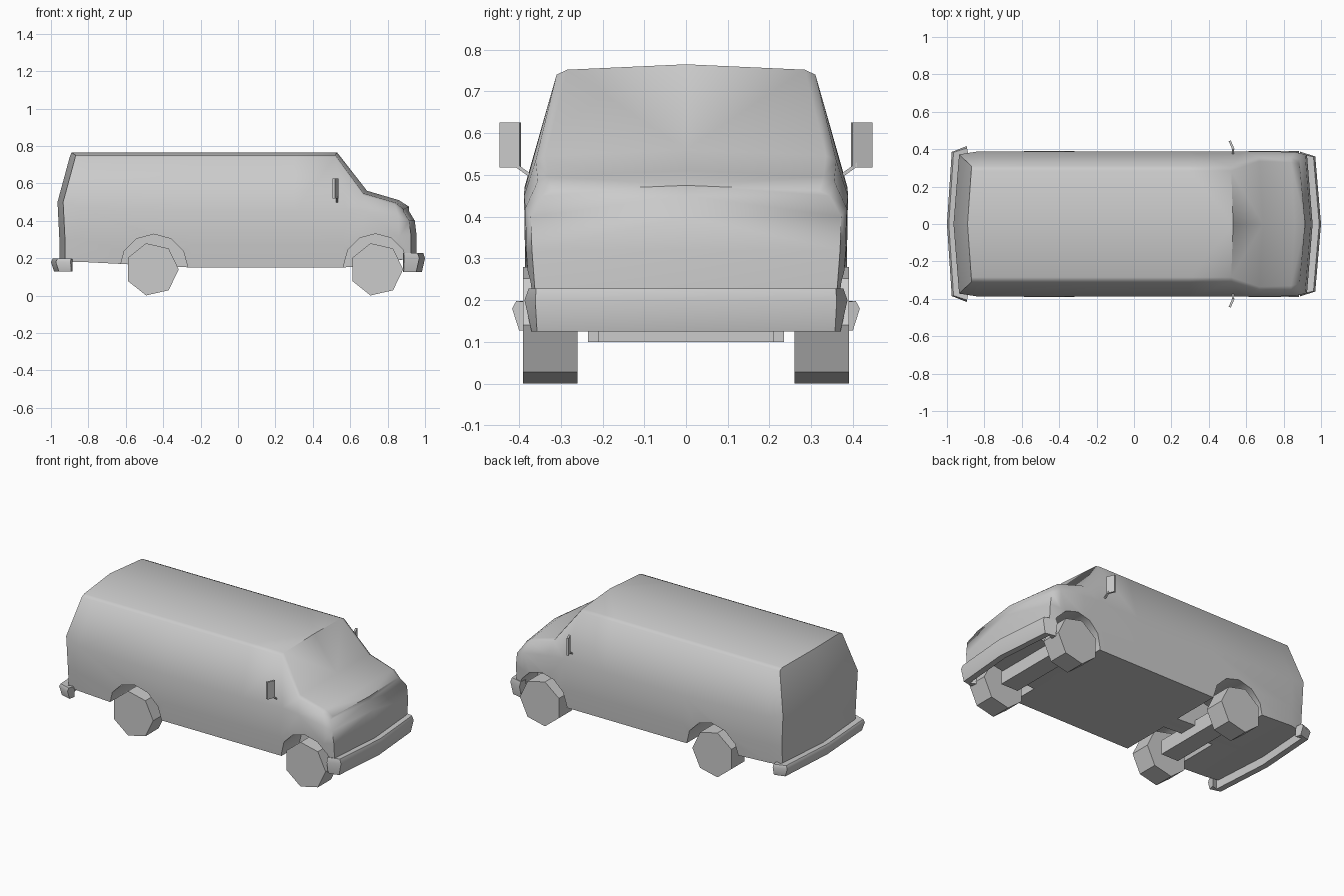
import bpy, bmesh, math
from mathutils import Matrix, Vector

cube = bpy.data.objects.get("Cube")
if cube:
    bpy.data.objects.remove(cube, do_unlink=True)

grey = bpy.data.materials.new("plain_grey")
grey.use_nodes = True
GREY = (0.6, 0.6, 0.6, 1)
grey.diffuse_color = GREY
grey.node_tree.nodes["Principled BSDF"].inputs["Base Color"].default_value = GREY


def make(name, bm, smooth=None):
    bmesh.ops.recalc_face_normals(bm, faces=bm.faces)
    mesh = bpy.data.meshes.new(name)
    bm.to_mesh(mesh)
    bm.free()
    mesh.materials.append(grey)
    ob = bpy.data.objects.new(name, mesh)
    bpy.context.collection.objects.link(ob)
    if smooth:
        activate(ob)
        bpy.ops.object.shade_smooth_by_angle(angle=math.radians(smooth))
    return ob


def activate(ob):
    bpy.ops.object.select_all(action='DESELECT')
    ob.select_set(True)
    bpy.context.view_layer.objects.active = ob


def box(name, centre, size, turn=0):
    bm = bmesh.new()
    m = Matrix.Translation(centre) @ Matrix.Rotation(turn, 4, 'Z') @ Matrix.Diagonal((*size, 1))
    bmesh.ops.create_cube(bm, size=1, matrix=m)
    return make(name, bm)


def drum(name, sides, radius, centre, width):
    # cylinder lying along y, with one corner pointing to +x
    bm = bmesh.new()
    rings = []
    for y in (-width / 2, width / 2):
        rings.append([bm.verts.new(Vector(centre) + Vector((
            radius * math.cos(math.tau * i / sides), y,
            radius * math.sin(math.tau * i / sides)))) for i in range(sides)])
        bm.faces.new(rings[-1])
    for i in range(sides):
        j = (i + 1) % sides
        bm.faces.new((rings[0][i], rings[0][j], rings[1][j], rings[1][i]))
    return make(name, bm)


# Body: half cross-sections lofted from tail to nose, then mirrored
def section(bm, low, belt, top, z_bot, z_belt, z_top, w_belt, w_top, crown=0.0):
    pts = [(low, 0, z_bot), (low, w_belt - 0.012, z_bot),
           (low, w_belt - 0.003, z_bot + 0.12), (belt, w_belt, z_belt),
           (top, w_top, z_top - 0.025), (top, w_top - 0.025, z_top - 0.013),
           (top + crown, 0, z_top)]
    return [bm.verts.new(p) for p in pts]


def cap(bm, ring, bulge):
    # bulged end: a middle column joined to the outer section
    mid = [ring[0]] + [bm.verts.new((v.co.x + bulge, 0, v.co.z)) for v in ring[2:5]]
    ring[0].co.x += bulge
    for i in range(3):
        bm.faces.new((ring[i + 1], ring[i + 2], mid[i + 1], mid[i]))
    bm.faces.new((ring[4], ring[5], ring[6], mid[3]))


STATIONS = [
    (-0.925, -0.935, -0.87, 0.18, 0.50, 0.765, 0.372, 0.31, -0.02),
    (-0.84, -0.84, -0.80, 0.18, 0.47, 0.765, 0.387, 0.31),
    (-0.25, -0.25, -0.25, 0.15, 0.45, 0.765, 0.388, 0.31),
    (0.30, 0.30, 0.30, 0.15, 0.45, 0.765, 0.388, 0.31),
    (0.56, 0.58, 0.52, 0.15, 0.46, 0.765, 0.388, 0.31, 0.01),
    (0.69, 0.69, 0.67, 0.16, 0.45, 0.56, 0.388, 0.36, 0.02),
    (0.86, 0.86, 0.84, 0.19, 0.42, 0.51, 0.385, 0.355, 0.02),
    (0.925, 0.915, 0.885, 0.20, 0.40, 0.475, 0.372, 0.345, 0.03),
]
bm = bmesh.new()
rings = [section(bm, *s) for s in STATIONS]
for a, b in zip(rings, rings[1:]):
    for i in range(6):
        bm.faces.new((a[i], a[i + 1], b[i + 1], b[i]))
cap(bm, rings[0], -0.03)
cap(bm, rings[-1], 0.03)
body = make("van_body", bm)
activate(body)
mirror = body.modifiers.new("mirror", 'MIRROR')
mirror.use_axis = (False, True, False)
bpy.ops.object.modifier_apply(modifier=mirror.name)

# Wheel arches cut into both sides
for x, r, z, inner in ((-0.45, 0.183, 0.145, 0.06), (0.735, 0.17, 0.16, 0.2)):
    for side in (-1, 1):
        cutter = drum("arch_cutter", 12, r, (x, side * (inner + 0.25), z), 0.5)
        cutter.hide_render = True
        cut = body.modifiers.new("arch", 'BOOLEAN')
        cut.object = cutter
        cut.operation = 'DIFFERENCE'
        cut.solver = 'EXACT'
        activate(body)
        bpy.ops.object.modifier_apply(modifier=cut.name)
        bpy.data.objects.remove(cutter, do_unlink=True)
activate(body)
bpy.ops.object.shade_smooth_by_angle(angle=math.radians(50))

# Wheels and axles
for place, x, half in (("rear", -0.46, 0.235), ("front", 0.74, 0.21)):
    for name, side in (("left", 1), ("right", -1)):
        drum(f"{place}_{name}_wheel", 7, 0.143, (x, side * 0.325, 0.14), 0.13)
    box(f"{place}_axle", (x, 0, 0.145), (0.12, half * 2, 0.09))


# Bumpers: a rounded section swept round each end
def bumper(name, path, profile):
    bm = bmesh.new()
    path = path + [(x, -y) for x, y in reversed(path[:-1])]
    rows = []
    for i, (x, y) in enumerate(path):
        a = Vector(path[max(i - 1, 0)])
        b = Vector(path[min(i + 1, len(path) - 1)])
        t = (b - a).normalized()
        n = Vector((-t.y, t.x))
        if n.dot(Vector((x, y))) < 0:
            n = -n
        rows.append([bm.verts.new((x + n.x * d, y + n.y * d, z)) for d, z in profile])
    k = len(profile)
    for a, b in zip(rows, rows[1:]):
        for i in range(k):
            j = (i + 1) % k
            bm.faces.new((a[i], a[j], b[j], b[i]))
    bm.faces.new(rows[0])
    bm.faces.new(rows[-1])
    make(name, bm, 50)


bumper("front_bumper", [(0.885, 0.362), (0.945, 0.355), (0.975, 0)],
       [(-0.03, 0.225), (0.015, 0.228), (0.025, 0.20), (0.008, 0.125), (-0.03, 0.125)])
bumper("rear_bumper", [(-0.89, 0.392), (-0.95, 0.38), (-0.975, 0)],
       [(-0.03, 0.195), (0.015, 0.198), (0.025, 0.18), (0.008, 0.128), (-0.03, 0.128)])

# Door mirrors on short arms
for name, side in (("left", 1), ("right", -1)):
    box(f"{name}_mirror", (0.522, side * 0.421, 0.572), (0.012, 0.052, 0.108), side * 0.4)
    bm = bmesh.new()
    rows = [[bm.verts.new((0.53 + dx, side * y, z + dz))
             for dx, dz in ((-0.005, -0.005), (0.005, -0.005), (0.005, 0.005), (-0.005, 0.005))]
            for y, z in ((0.375, 0.50), (0.41, 0.525))]
    bm.faces.new(rows[0])
    bm.faces.new(rows[1])
    for i in range(4):
        j = (i + 1) % 4
        bm.faces.new((rows[0][i], rows[0][j], rows[1][j], rows[1][i]))
    make(f"{name}_mirror_arm", bm)
